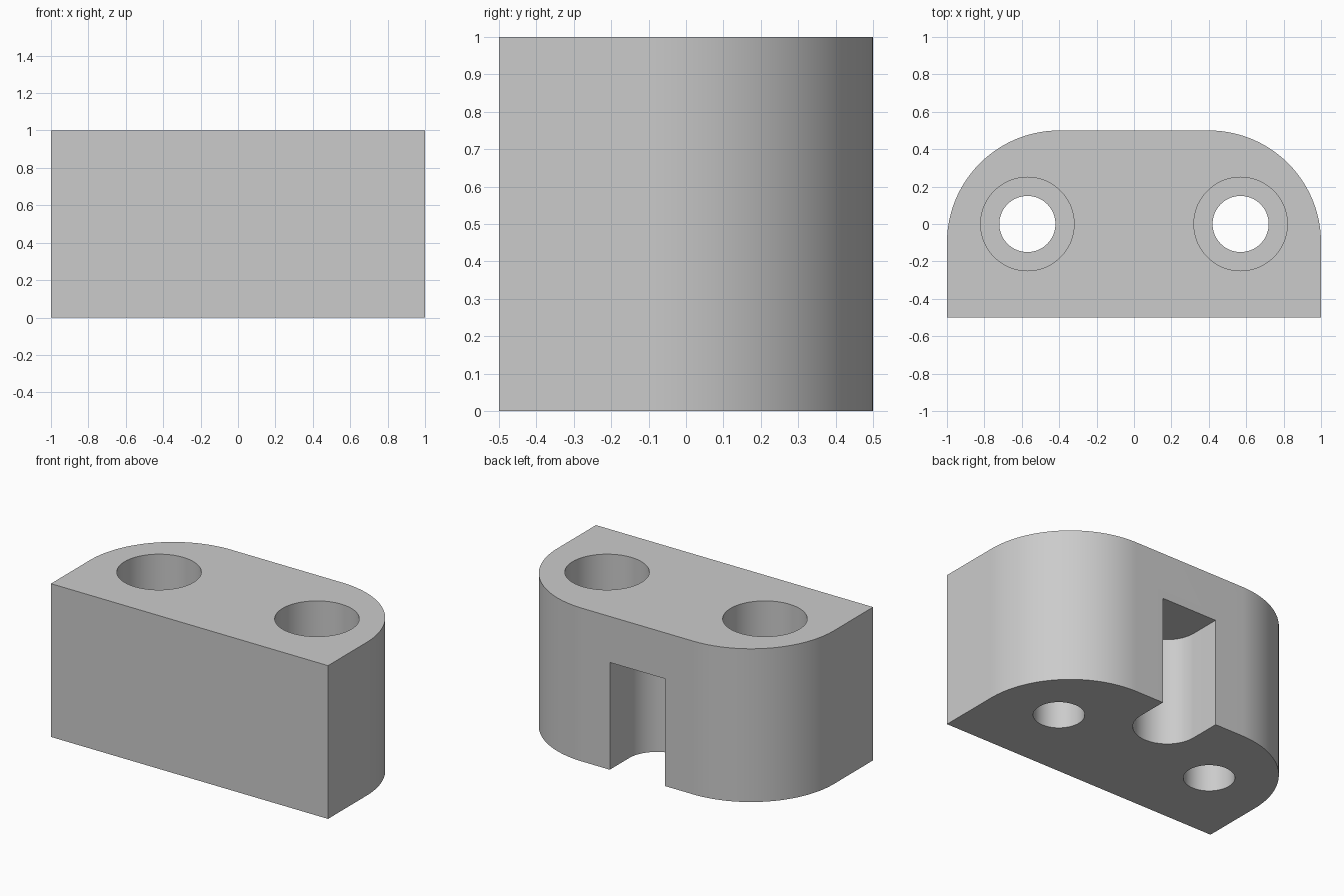
import bpy
import bmesh
from math import cos, sin, pi

if "Cube" in bpy.data.objects:
    bpy.data.objects.remove(bpy.data.objects["Cube"])

HOLE_X = 0.57

grey = bpy.data.materials.new("light_grey")
grey.use_nodes = True
COLOUR = (0.6, 0.6, 0.6, 1)
grey.diffuse_color = COLOUR
grey.node_tree.nodes["Principled BSDF"].inputs["Base Color"].default_value = COLOUR


def arc(cx, cy, r, start, end, steps):
    """Points along an arc, angles in half turns."""
    return [(cx + r * cos(pi * (start + (end - start) * i / steps)),
             cy + r * sin(pi * (start + (end - start) * i / steps)))
            for i in range(steps + 1)]


def prism(name, outline, z0, z1):
    """Extrude a counter-clockwise outline from z0 to z1."""
    bm = bmesh.new()
    base = bm.faces.new([bm.verts.new((x, y, z0)) for x, y in outline])
    top = bmesh.ops.extrude_face_region(bm, geom=[base])["geom"]
    bmesh.ops.translate(bm, vec=(0, 0, z1 - z0),
                        verts=[v for v in top if isinstance(v, bmesh.types.BMVert)])
    bmesh.ops.recalc_face_normals(bm, faces=bm.faces)
    mesh = bpy.data.meshes.new(name)
    bm.to_mesh(mesh)
    bm.free()
    mesh.materials.append(grey)
    obj = bpy.data.objects.new(name, mesh)
    bpy.context.collection.objects.link(obj)
    return obj


# Block with its two back corners rounded
outline = [(-1, -0.5), (1, -0.5)]
outline += arc(0.4, -0.1, 0.6, 0, 0.5, 40)
outline += arc(-0.4, -0.1, 0.6, 0.5, 1, 40)
block = prism("mounting_block", outline, 0, 1)

# Round-ended slot in the lower back
slot = [(0.2, 0.7), (-0.2, 0.7)] + arc(0, 0.3, 0.2, 1, 2, 48)
cutters = [prism("slot_cutter", slot, -0.2, 0.7)]

# Stepped screw holes
for side in (-1, 1):
    for name, radius, z0 in (("screw_hole", 0.15, -0.2), ("counterbore", 0.25, 0.4)):
        circle = arc(side * HOLE_X, 0, radius, 0, 2, 72)[:-1]
        cutters.append(prism(name + "_cutter", circle, z0, 1.2))

bpy.ops.object.select_all(action="DESELECT")
bpy.context.view_layer.objects.active = block
block.select_set(True)
for cutter in cutters:
    cutter.hide_render = True
    cut = block.modifiers.new(cutter.name, "BOOLEAN")
    cut.operation = "DIFFERENCE"
    cut.solver = "EXACT"
    cut.object = cutter
    bpy.ops.object.modifier_apply(modifier=cut.name)
    bpy.data.objects.remove(cutter)

bpy.ops.object.shade_smooth_by_angle(angle=pi / 6)
